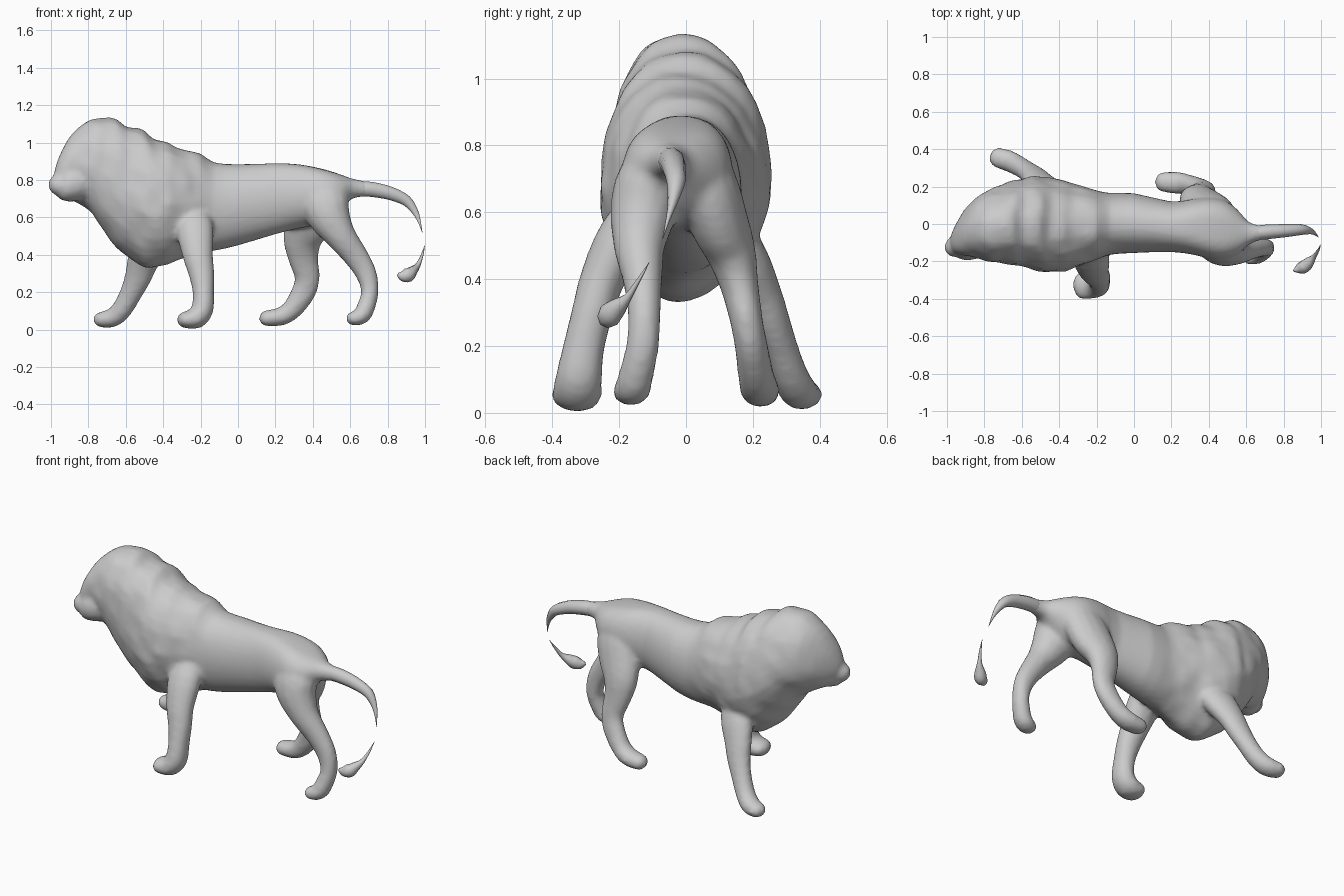
import bpy, bmesh, math
from mathutils import Vector, noise

mat = bpy.data.materials.new("stone grey")
mat.diffuse_color = (0.6, 0.6, 0.6, 1)


def spline(rows, steps):
    """Catmull-Rom resampling of rows of numbers."""
    out = []
    for i in range(len(rows) - 1):
        a, b, c, d = (rows[max(0, min(len(rows) - 1, i + k))] for k in (-1, 0, 1, 2))
        for s in range(steps):
            t = s / steps
            out.append([0.5 * (2 * q + (r - p) * t + (2 * p - 5 * q + 4 * r - u) * t * t
                               + (3 * q - p - 3 * r + u) * t ** 3)
                        for p, q, r, u in zip(a, b, c, d)])
    return out + [list(rows[-1])]


def skin(bm, rings):
    """Joins rings of points into a closed tube."""
    vs = [[bm.verts.new(p) for p in r] for r in rings]
    n = len(vs[0])
    for a, b in zip(vs, vs[1:]):
        for i in range(n):
            bm.faces.new((a[i], a[(i + 1) % n], b[(i + 1) % n], b[i]))
    bm.faces.new(vs[0][::-1])
    bm.faces.new(vs[-1])


def limb(bm, rows, n=14, round_end=True):
    """Tube along x, y, z with half width and half depth at each point."""
    pts = spline(rows, 3)
    if round_end:
        d = (Vector(pts[-1][:3]) - Vector(pts[-3][:3])).normalized()
        x, y, z, w, h = pts[-1]
        for f in (0.5, 0.85, 1.0):
            k = max(0.1, math.sqrt(1 - f * f))
            pts.append([*(Vector((x, y, z)) + d * f * h), w * k, h * k])
    rings = []
    for i, p in enumerate(pts):
        t = (Vector(pts[min(i + 1, len(pts) - 1)][:3]) - Vector(pts[max(i - 1, 0)][:3])).normalized()
        side = Vector((0, 1, 0))
        side = (side - t * side.dot(t)).normalized()
        up = t.cross(side)
        w, h = max(p[3], 0.001), max(p[4], 0.001)
        rings.append([Vector(p[:3]) + side * w * math.cos(a) + up * h * math.sin(a)
                      for a in (2 * math.pi * k / n for k in range(n))])
    skin(bm, rings)


def finish(name, bm):
    bmesh.ops.recalc_face_normals(bm, faces=bm.faces)
    me = bpy.data.meshes.new(name)
    bm.to_mesh(me)
    bm.free()
    me.materials.append(mat)
    for p in me.polygons:
        p.use_smooth = True
    ob = bpy.data.objects.new(name, me)
    bpy.context.collection.objects.link(ob)
    return ob


def ramp(x, a, b):
    return min(1, max(0, (x - a) / (b - a)))


# Head, mane, trunk and tail root: x, centre y, half width, top z, bottom z
trunk = [
    (-0.98, -0.095, 0.035, 0.855, 0.77), (-0.955, -0.08, 0.075, 0.93, 0.73),
    (-0.91, -0.05, 0.122, 1.015, 0.70), (-0.85, -0.02, 0.158, 1.085, 0.675),
    (-0.78, -0.008, 0.19, 1.125, 0.62), (-0.72, 0.0, 0.205, 1.13, 0.53),
    (-0.65, 0.005, 0.225, 1.125, 0.44), (-0.60, 0.01, 0.235, 1.09, 0.395),
    (-0.55, 0.01, 0.25, 1.08, 0.36), (-0.50, 0.0, 0.253, 1.065, 0.335),
    (-0.45, -0.005, 0.253, 1.02, 0.328), (-0.38, -0.01, 0.243, 1.002, 0.342),
    (-0.33, -0.01, 0.225, 0.975, 0.365), (-0.27, -0.01, 0.21, 0.96, 0.39),
    (-0.20, -0.005, 0.185, 0.945, 0.41), (-0.13, 0.0, 0.165, 0.895, 0.42),
    (0.0, 0.005, 0.16, 0.885, 0.45), (0.2, -0.015, 0.135, 0.89, 0.51),
    (0.32, -0.015, 0.15, 0.885, 0.54), (0.43, -0.025, 0.165, 0.865, 0.56),
    (0.51, -0.035, 0.148, 0.843, 0.60), (0.57, -0.045, 0.105, 0.822, 0.665),
    (0.61, -0.05, 0.064, 0.808, 0.70), (0.66, -0.048, 0.043, 0.798, 0.71),
    (0.70, -0.043, 0.037, 0.791, 0.711)]
bm = bmesh.new()
rings = []
for x, cy, hw, zt, zb in spline(trunk, 2):
    mane = 1 - ramp(x, -0.25, -0.1)
    rump = ramp(x, 0.1, 0.4) * (1 - ramp(x, 0.5, 0.6))
    folds = ramp(x, -0.95, -0.75) * (1 - ramp(x, -0.45, -0.25))
    ring = []
    for k in range(32):
        a = 2 * math.pi * k / 32
        c, s = math.cos(a), math.sin(a)
        # Mane is pear-shaped below, rump is squarer on top
        power = 0.9 + (0.35 * mane if s < 0 else -0.3 * rump)
        p = Vector((x + 0.04 * s * folds * c * c,
                    cy + hw * math.copysign(abs(c) ** power, c) - 0.02 * folds * s * s,
                    (zt + zb) / 2 + (zt - zb) / 2 * s))
        bump = 0.012 * mane * ramp(x, -0.98, -0.85) * noise.noise(p * 11)
        ring.append(p + Vector((0, c, s)) * bump)
    rings.append(ring)
skin(bm, rings)

# Muzzle, turned slightly to one side
limb(bm, [(-0.80, -0.06, 0.81, 0.10, 0.11), (-0.86, -0.09, 0.785, 0.10, 0.10),
          (-0.91, -0.11, 0.773, 0.09, 0.09), (-0.94, -0.118, 0.772, 0.077, 0.08),
          (-0.955, -0.122, 0.774, 0.058, 0.06)])

# Front legs, near and far
limb(bm, [(-0.24, -0.07, 0.70, .05, .07), (-0.23, -0.18, 0.54, .077, .10),
          (-0.215, -0.25, 0.40, .068, .083), (-0.195, -0.28, 0.30, .063, .070),
          (-0.185, -0.305, 0.20, .063, .058), (-0.19, -0.32, 0.11, .07, .06),
          (-0.225, -0.325, 0.062, .075, .058), (-0.28, -0.33, 0.053, .075, .046)])
limb(bm, [(-0.39, 0.06, 0.64, .05, .08), (-0.46, 0.165, 0.48, .07, .105),
          (-0.51, 0.225, 0.36, .06, .085), (-0.535, 0.255, 0.28, .055, .073),
          (-0.575, 0.285, 0.19, .052, .06), (-0.62, 0.312, 0.11, .055, .055),
          (-0.67, 0.337, 0.064, .058, .052), (-0.73, 0.356, 0.054, .055, .043)])
# Hind legs, far and near
limb(bm, [(0.44, 0.035, 0.80, .06, .08), (0.415, 0.062, 0.69, .09, .13),
          (0.38, 0.095, 0.58, .09, .13), (0.345, 0.135, 0.48, .075, .105),
          (0.35, 0.16, 0.38, .058, .082), (0.37, 0.18, 0.28, .05, .068),
          (0.35, 0.195, 0.20, .05, .066), (0.29, 0.21, 0.11, .055, .055),
          (0.23, 0.22, 0.071, .06, .05), (0.155, 0.225, 0.061, .055, .044)])
limb(bm, [(0.43, -0.08, 0.80, .07, .08), (0.46, -0.11, 0.69, .10, .13),
          (0.49, -0.128, 0.60, .10, .115), (0.55, -0.14, 0.50, .078, .083),
          (0.625, -0.13, 0.40, .06, .068), (0.685, -0.125, 0.30, .05, .058),
          (0.705, -0.13, 0.20, .05, .047), (0.68, -0.15, 0.11, .053, .05),
          (0.655, -0.16, 0.071, .056, .046), (0.615, -0.17, 0.06, .052, .038)])
body = finish("lion_body", bm)
# Fuse the parts into one sculpted skin
rm = body.modifiers.new("fuse", 'REMESH')
rm.mode = 'VOXEL'
rm.voxel_size = 0.014
rm.use_smooth_shade = True
sm = body.modifiers.new("soften", 'SMOOTH')
sm.factor = 0.5
sm.iterations = 6

# Tail, fading to a point, and the separate tuft
bm = bmesh.new()
limb(bm, [(0.62, -0.05, 0.755, .035, .04), (0.68, -0.045, 0.753, .039, .042),
          (0.74, -0.04, 0.746, .038, .041), (0.82, -0.035, 0.727, .034, .037),
          (0.90, -0.03, 0.69, .028, .03), (0.947, -0.04, 0.63, .015, .018),
          (0.97, -0.055, 0.575, .006, .008), (0.985, -0.07, 0.52, .001, .001)],
     n=10, round_end=False)
finish("tail", bm)
bm = bmesh.new()
limb(bm, [(0.998, -0.11, 0.45, .001, .001), (0.985, -0.14, 0.40, .006, .007),
          (0.962, -0.175, 0.345, .013, .014), (0.935, -0.205, 0.315, .03, .027),
          (0.91, -0.228, 0.293, .035, .038), (0.88, -0.24, 0.288, .026, .03),
          (0.855, -0.25, 0.295, .006, .01)], n=8, round_end=False)
finish("tail_tuft", bm)
